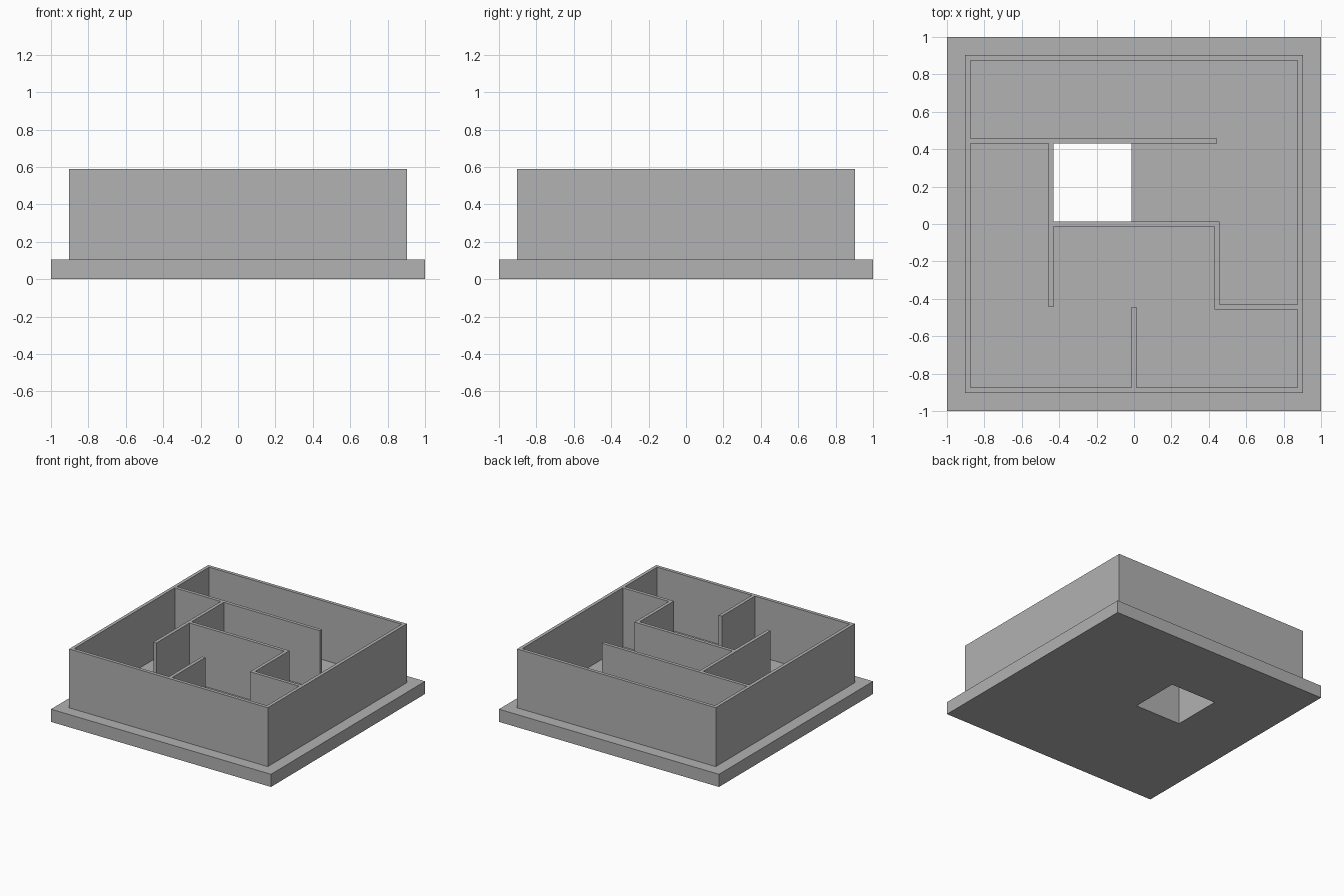
import bpy
import bmesh

cube = bpy.data.objects.get("Cube")
if cube:
    bpy.data.objects.remove(cube, do_unlink=True)

P = 0.4445           # spacing of the room grid
H = 0.0138           # half the wall thickness
FLOOR_TOP, WALL_TOP = 0.104, 0.588

grey = bpy.data.materials.new("plain grey")
grey.use_nodes = True
colour = (0.445, 0.445, 0.445, 1)
grey.diffuse_color = colour
grey.node_tree.nodes["Principled BSDF"].inputs["Base Color"].default_value = colour


def extrude_plan(name, solids, holes, z0, z1):
    """Merge plan rectangles (x0, y0, x1, y1), cut the holes, extrude upward."""
    rects = solids + holes
    xs = sorted({r[i] for r in rects for i in (0, 2)})
    ys = sorted({r[i] for r in rects for i in (1, 3)})

    def inside(x, y, group):
        return any(a < x < c and b < y < d for a, b, c, d in group)

    bm = bmesh.new()
    for x0, x1 in zip(xs, xs[1:]):
        for y0, y1 in zip(ys, ys[1:]):
            mx, my = (x0 + x1) / 2, (y0 + y1) / 2
            if inside(mx, my, solids) and not inside(mx, my, holes):
                corners = ((x0, y0), (x1, y0), (x1, y1), (x0, y1))
                bm.faces.new([bm.verts.new((x, y, z0)) for x, y in corners])
    bmesh.ops.remove_doubles(bm, verts=bm.verts[:], dist=1e-5)
    result = bmesh.ops.extrude_face_region(bm, geom=bm.faces[:], use_keep_orig=True)
    top = [v for v in result["geom"] if isinstance(v, bmesh.types.BMVert)]
    bmesh.ops.translate(bm, verts=top, vec=(0, 0, z1 - z0))
    bmesh.ops.recalc_face_normals(bm, faces=bm.faces[:])
    bmesh.ops.dissolve_limit(bm, angle_limit=0.01, verts=bm.verts[:], edges=bm.edges[:])
    mesh = bpy.data.meshes.new(name)
    bm.to_mesh(mesh)
    bm.free()
    mesh.materials.append(grey)
    obj = bpy.data.objects.new(name, mesh)
    bpy.context.collection.objects.link(obj)
    return obj


def along_x(y, x0, x1):
    return (x0, y - H, x1, y + H)


def along_y(x, y0, y1):
    return (x - H, y0, x + H, y1)


# Base slab with the square shaft opening
extrude_plan("base_slab", [(-1, -1, 1, 1)], [(-P + H, H, -H, P - H)], 0, FLOOR_TOP)

# Outer shell and inner partitions as one merged wall
E = 2 * P + H
walls = [along_x(s * 2 * P, -E, E) for s in (-1, 1)]
walls += [along_y(s * 2 * P, -E, E) for s in (-1, 1)]
walls += [
    along_x(P, -2 * P, P),           # back corridor wall
    along_y(-P, -P, P),              # left room wall
    along_x(0, -P, P + H),           # middle wall
    along_y(P, -P - H, H),           # right room wall
    along_x(-P, P - H, 2 * P),       # right return wall
    along_y(0, -2 * P, -P),          # front stub wall
]
extrude_plan("walls", walls, [], FLOOR_TOP, WALL_TOP)
